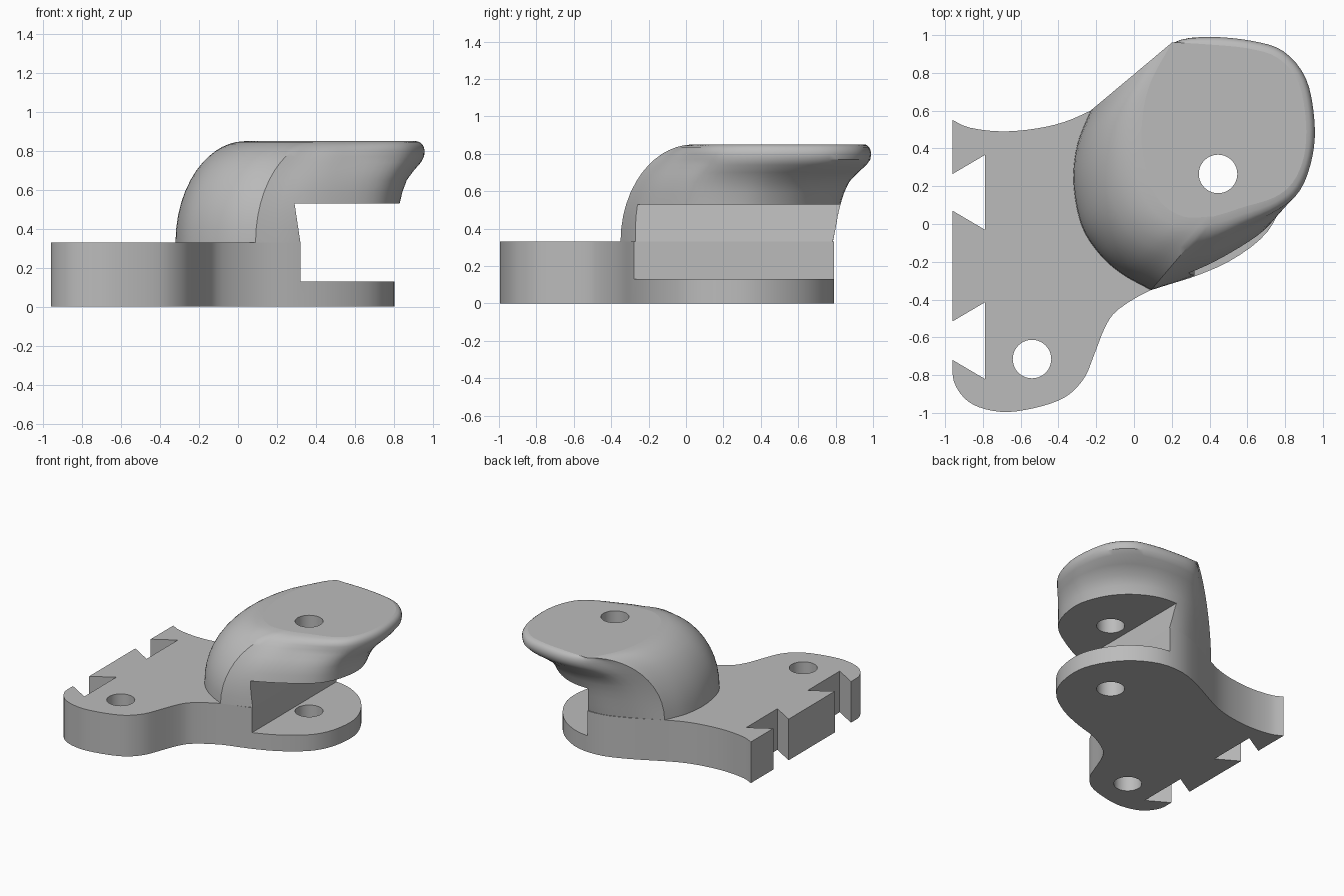
import bpy
import bmesh
import math
from mathutils import Vector

cube = bpy.data.objects.get("Cube")
if cube:
    bpy.data.objects.remove(cube, do_unlink=True)

grey = bpy.data.materials.new("plain grey")
grey.use_nodes = True
grey.diffuse_color = (.5, .5, .5, 1)
grey.node_tree.nodes["Principled BSDF"].inputs["Base Color"].default_value = (.5, .5, .5, 1)


def smooth_path(keys, steps):
    """Catmull-Rom samples through keys of any dimension, ends included."""
    keys = [Vector(k) for k in keys]
    keys = [keys[0] * 2 - keys[1]] + keys + [keys[-1] * 2 - keys[-2]]
    out = []
    for a, b, c, d in zip(keys, keys[1:], keys[2:], keys[3:]):
        for i in range(steps):
            t = i / steps
            out.append(b + (c - a) * (t / 2)
                       + (a * 2 - b * 5 + c * 4 - d) * (t * t / 2)
                       + (b * 3 - a - c * 3 + d) * (t ** 3 / 2))
    return out + [keys[-2]]


def loft(name, rings):
    """Closed solid through matching rings of points."""
    bm = bmesh.new()
    loops = [[bm.verts.new(p) for p in ring] for ring in rings]
    for low, high in zip(loops, loops[1:]):
        for i in range(len(low)):
            bm.faces.new((low[i - 1], low[i], high[i], high[i - 1]))
    bm.faces.new(loops[0])
    bm.faces.new(loops[-1])
    bmesh.ops.recalc_face_normals(bm, faces=bm.faces)
    mesh = bpy.data.meshes.new(name)
    bm.to_mesh(mesh)
    bm.free()
    mesh.materials.append(grey)
    obj = bpy.data.objects.new(name, mesh)
    bpy.context.collection.objects.link(obj)
    return obj


def hole_cutter(name, x, y, radius=.102, sides=40):
    ring = [(x + radius * math.cos(a), y + radius * math.sin(a))
            for a in (math.tau * i / sides for i in range(sides))]
    return loft(name, [[(px, py, z) for px, py in ring] for z in (-1, 2)])


def finish(obj, cutters):
    """Cut the solid, then shade it with flat level faces."""
    bpy.ops.object.select_all(action='DESELECT')
    bpy.context.view_layer.objects.active = obj
    obj.select_set(True)
    for cutter in cutters:
        mod = obj.modifiers.new("cut", 'BOOLEAN')
        mod.operation = 'DIFFERENCE'
        mod.solver = 'EXACT'
        mod.object = cutter
        bpy.ops.object.modifier_apply(modifier=mod.name)
    bpy.ops.object.shade_smooth_by_angle(angle=math.radians(32))
    for face in obj.data.polygons:
        if abs(face.normal.z) > .999:
            face.use_smooth = False


# Base plate: curved outline, then the straight dovetail edge
curve = [(-.96, -.72), (-.955, -.83), (-.9, -.92), (-.82, -.97), (-.7, -.995),
         (-.58, -.985), (-.44, -.95), (-.34, -.9), (-.26, -.81), (-.21, -.69),
         (-.15, -.54), (-.08, -.45), (.09, -.35), (.3, -.285), (.5, -.2),
         (.67, -.08), (.76, .05), (.8, .22), (.79, .38), (.71, .55),
         (.58, .69), (.4, .78), (.2, .785), (0, .715), (-.23, .6),
         (-.37, .54), (-.52, .505), (-.7, .49), (-.87, .51), (-.96, .55)]
dovetails = [(-.96, .265), (-.79, .365), (-.79, -.03), (-.96, .07),
             (-.96, -.515), (-.79, -.415), (-.79, -.82)]
outline = [tuple(p) for p in smooth_path(curve, 3)] + dovetails
base = loft("base_plate", [[(x, y, z) for x, y in outline] for z in (0, .33)])

# Head columns: foot xy, lip xy, rim xy, and how much the column is a flared lip
dome_feet = [(.09, -.35), (-.07, -.26), (-.19, -.15), (-.28, 0), (-.32, .22),
             (-.3, .42), (-.23, .6)]
dome_rim = [(.42, .04), (.26, .04), (.13, .13), (.06, .3), (.04, .5),
            (.08, .73), (.2, .96)]
dome = [f + r + r + (0,) for f, r in zip(dome_feet, dome_rim)]
flare = [(-.23, .6, .2, .96, .2, .96, 0),
         (0, .71, .23, 1, .24, .96, .7),
         (.2, .78, .4, .99, .4, .95, 1),
         (.4, .77, .62, .97, .6, .93, 1),
         (.58, .67, .79, .915, .76, .88, 1),
         (.71, .53, .91, .77, .87, .75, 1),
         (.79, .35, .955, .55, .91, .54, 1),
         (.79, .2, .945, .36, .9, .36, 1),
         (.75, .06, .88, .18, .84, .22, 1),
         (.67, -.06, .77, .08, .74, .14, .9),
         (.5, -.18, .6, 0, .58, .09, .6),
         (.3, -.28, .5, -.03, .49, .06, .3),
         (.09, -.35, .42, .04, .42, .04, 0)]
columns = smooth_path(dome, 5)[:-1] + smooth_path(flare, 4)[:-1]

# Height, reach from foot to lip, and reach from lip to rim
levels = [(.33, 0, 0), (.4, .07, 0), (.47, .13, 0), (.53, .2, 0), (.59, .29, 0),
          (.65, .43, 0), (.7, .66, 0), (.74, .88, 0), (.77, .98, 0), (.8, 1, 0),
          (.82, 1, .1), (.835, 1, .3), (.845, 1, .6), (.85, 1, 1)]


def head_ring(z, lip_reach, rim_reach):
    rise = min(1, (z - .33) / .52)
    bulge = 1 - math.sqrt(1 - rise * rise)
    ring = []
    for c in columns:
        foot, lip, rim = Vector(c[0:2]), Vector(c[2:4]), Vector(c[4:6])
        round_side = foot.lerp(rim, bulge)
        lip_side = foot.lerp(lip, lip_reach).lerp(rim, rim_reach)
        p = round_side.lerp(lip_side, c[6])
        ring.append((p.x, p.y, z))
    return ring


head = loft("overhanging_head", [head_ring(*level) for level in levels])

# Slot between head and base, and the two bolt holes
slot_profile = [(.32, .13), (2, .13), (2, .53), (.29, .53), (.32, .33)]
slot = loft("slot_cutter", [[(x, y, z) for x, z in slot_profile] for y in (-2, 2)])
head_hole = hole_cutter("head_hole_cutter", .445, .265)
corner_hole = hole_cutter("corner_hole_cutter", -.54, -.715)

finish(base, [slot, head_hole, corner_hole])
finish(head, [slot, head_hole])
for cutter in (slot, head_hole, corner_hole):
    bpy.data.objects.remove(cutter, do_unlink=True)
